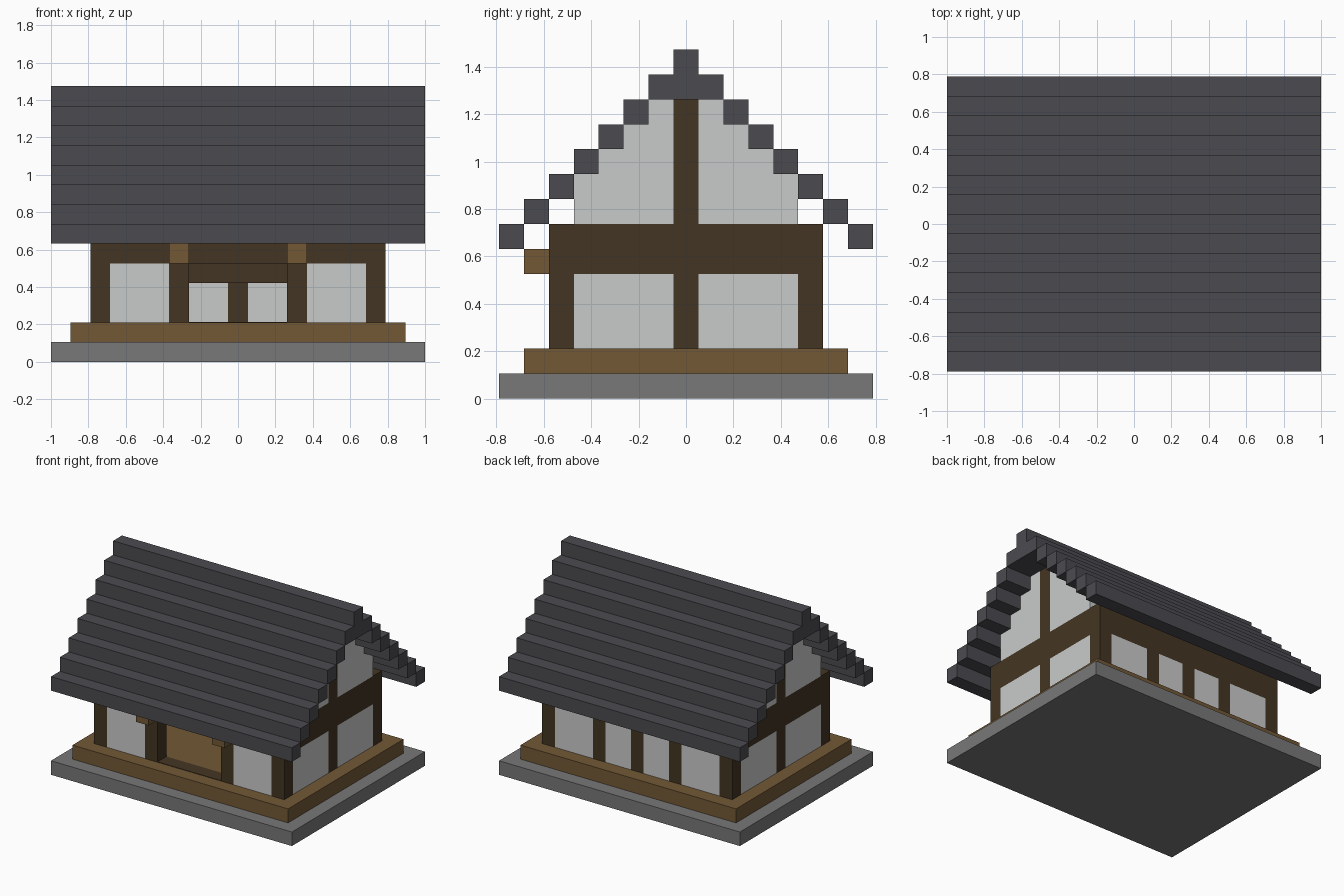
import bpy
import bmesh

U = 2 / 19  # one building block


def material(name, rgb):
    lin = [((c / 255 + 0.055) / 1.055) ** 2.4 for c in rgb] + [1]
    m = bpy.data.materials.new(name)
    m.use_nodes = True
    m.diffuse_color = lin
    node = m.node_tree.nodes["Principled BSDF"]
    node.inputs["Base Color"].default_value = lin
    node.inputs["Roughness"].default_value = 0.9
    return m


def finish(name, bm, mat):
    bmesh.ops.recalc_face_normals(bm, faces=bm.faces)
    mesh = bpy.data.meshes.new(name)
    bm.to_mesh(mesh)
    bm.free()
    mesh.materials.append(mat)
    obj = bpy.data.objects.new(name, mesh)
    bpy.context.collection.objects.link(obj)


def box(name, mat, x, y, z):
    """Box from (low, high) ranges, measured in blocks."""
    bm = bmesh.new()
    bmesh.ops.create_cube(bm, size=1)
    for v in bm.verts:
        v.co = [U * ((a + b) / 2 + c * (b - a)) for c, (a, b) in zip(v.co, (x, y, z))]
    finish(name, bm, mat)


def prism(name, mat, profile, x):
    """Extrude a y-z profile between two x positions."""
    bm = bmesh.new()
    face = bm.faces.new([bm.verts.new((x[0] * U, y * U, z * U)) for y, z in profile])
    new = bmesh.ops.extrude_face_region(bm, geom=[face])["geom"]
    bmesh.ops.translate(bm, vec=((x[1] - x[0]) * U, 0, 0),
                        verts=[g for g in new if isinstance(g, bmesh.types.BMVert)])
    finish(name, bm, mat)


def span(a, b, s):
    """Range mirrored by sign s."""
    return (a, b) if s > 0 else (-b, -a)


cube = bpy.data.objects.get("Cube")
if cube:
    bpy.data.objects.remove(cube, do_unlink=True)

stone = material("grey stone", (120, 120, 120))
plank = material("brown planks", (115, 88, 54))
timber = material("dark timber", (68, 53, 35))
plaster = material("white plaster", (201, 203, 202))
tile = material("charcoal roof tile", (75, 74, 79))

# Foundation, deck and door threshold
box("foundation", stone, (-9.5, 9.5), (-7.5, 7.5), (0, 1))
box("deck", plank, (-8.5, 8.5), (-6.5, 6.5), (1, 2))
box("door_threshold", timber, (-2.5, 2.5), (-5.5, -4.5), (2, 2.03))

WALL = (2, 5)
BEAM = (5, 7)
sides = ((1, "left"), (-1, "right"))

# Front and back walls
for sy, end in ((-1, "front"), (1, "back")):
    y = span(4.5, 5.5, sy)
    box(end + "_beam", timber, (-7.5, 7.5), y, BEAM)
    for sx, side in sides:
        label = f"{end}_{side}_"
        box(label + "corner_post", timber, span(6.5, 7.5, sx), y, WALL)
        box(label + "inner_post", timber, span(2.5, 3.5, sx), y, WALL)
        box(label + "wide_panel", plaster, span(3.5, 6.5, sx), y, WALL)
        if end == "back":
            box(label + "narrow_panel", plaster, span(0.5, 2.5, sx), y, WALL)
        else:
            box(label + "bracket", plank, span(2.5, 3.5, sx), (-6.5, -5.5), (5, 6))
box("back_centre_post", timber, (-0.5, 0.5), (4.5, 5.5), WALL)
box("inside_tie_beam", timber, (-6.5, 6.5), (-0.5, 0.5), (4, 5))

# Side walls with stepped gables
for sx, side in sides:
    x = span(6.5, 7.5, sx)
    box(side + "_beam", timber, x, (-4.5, 4.5), BEAM)
    box(side + "_centre_post", timber, x, (-0.5, 0.5), WALL)
    box(side + "_gable_post", timber, x, (-0.5, 0.5), (7, 12))
    for sy, end in ((-1, "front"), (1, "back")):
        box(f"{side}_{end}_panel", plaster, x, span(0.5, 4.5, sy), WALL)
        steps = [(0.5, 7), (0.5, 12)]
        for i in range(4):
            steps += [(1.5 + i, 12 - i), (1.5 + i, 11 - i if i < 3 else 7)]
        prism(f"{side}_{end}_gable_panel", plaster, [(y * sy, z) for y, z in steps], x)

# Stepped roof courses and ridge
ROOF = (-9.5, 9.5)
for i in range(6):
    for sy, end in ((-1, "front"), (1, "back")):
        box(f"{end}_roof_course_{i + 1}", tile, ROOF, span(6.5 - i, 7.5 - i, sy), (6 + i, 7 + i))
box("ridge_base", tile, ROOF, (-1.5, 1.5), (12, 13))
box("ridge_cap", tile, ROOF, (-0.5, 0.5), (13, 14))
